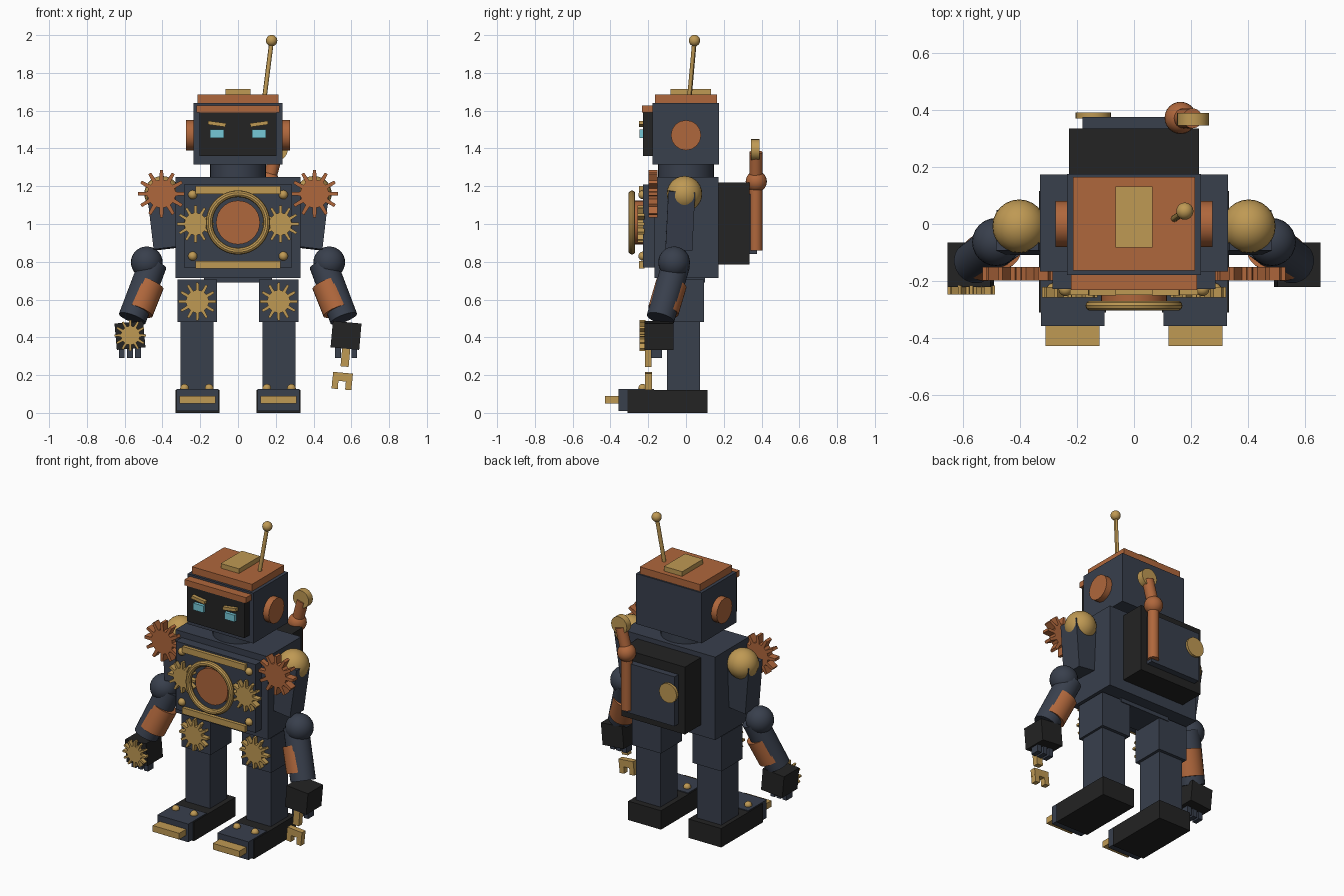
import bpy, bmesh
from math import pi, cos, sin
from mathutils import Vector

if "Cube" in bpy.data.objects:
    bpy.data.objects.remove(bpy.data.objects["Cube"])


def material(name, rgb):
    m = bpy.data.materials.new(name)
    m.use_nodes = True
    m.diffuse_color = (*rgb, 1)
    m.node_tree.nodes["Principled BSDF"].inputs["Base Color"].default_value = (*rgb, 1)
    return m


SLATE = material("slate", (0.04, 0.05, 0.073))
BLACK = material("black", (0.017, 0.017, 0.017))
COPPER = material("copper", (0.43, 0.135, 0.045))
GOLD = material("gold", (0.52, 0.32, 0.088))
CYAN = material("cyan", (0.18, 0.58, 0.68))


def finish(name, mat, smooth=False):
    ob = bpy.context.object
    ob.name = name
    ob.data.materials.append(mat)
    if smooth:
        bpy.ops.object.shade_smooth_by_angle()
    return ob


def box(name, mat, centre, size, rot=(0, 0, 0)):
    bpy.ops.mesh.primitive_cube_add(size=1, location=centre, rotation=rot)
    ob = finish(name, mat)
    ob.scale = size
    return ob


def span(name, mat, x, y, z):
    """Box from its x, y and z ranges."""
    lo, hi = Vector((x[0], y[0], z[0])), Vector((x[1], y[1], z[1]))
    return box(name, mat, (lo + hi) / 2, [abs(v) for v in hi - lo])


def rod(name, mat, a, b, r, sides=24):
    """Cylinder between two points."""
    a, b = Vector(a), Vector(b)
    d = b - a
    bpy.ops.mesh.primitive_cylinder_add(
        vertices=sides, radius=r, depth=d.length, location=(a + b) / 2,
        rotation=d.to_track_quat('Z', 'Y').to_euler())
    return finish(name, mat, True)


def ball(name, mat, centre, r):
    bpy.ops.mesh.primitive_uv_sphere_add(segments=24, ring_count=14, radius=r, location=centre)
    return finish(name, mat, True)


def gear(name, mat, x, z, r, front, back, teeth=12):
    """Flat toothed wheel facing the front."""
    bm = bmesh.new()
    pitch = 2 * pi / teeth
    ring = []
    for i in range(teeth):
        for off, rad in ((-.28, .6), (-.13, 1), (.13, 1), (.28, .6)):
            t = (i + off) * pitch
            ring.append(bm.verts.new((x + r * rad * sin(t), front, z + r * rad * cos(t))))
    face = bm.faces.new(ring)
    out = bmesh.ops.extrude_face_region(bm, geom=[face])
    moved = [v for v in out["geom"] if isinstance(v, bmesh.types.BMVert)]
    bmesh.ops.translate(bm, vec=(0, back - front, 0), verts=moved)
    bmesh.ops.recalc_face_normals(bm, faces=bm.faces)
    me = bpy.data.meshes.new(name)
    bm.to_mesh(me)
    bm.free()
    ob = bpy.data.objects.new(name, me)
    bpy.context.collection.objects.link(ob)
    me.materials.append(mat)
    return ob


# Torso and chest plate
span("torso", SLATE, (-.33, .33), (-.167, .173), (.715, 1.25))
span("chest_plate", SLATE, (-.285, .285), (-.227, -.16), (.77, 1.21))
span("pelvis", SLATE, (-.18, .18), (-.1, .1), (.69, .72))
rod("chest_disc", COPPER, (0, -.22, 1.008), (0, -.27, 1.008), .116, 32)
bpy.ops.mesh.primitive_torus_add(major_radius=.152, minor_radius=.018, major_segments=40,
                                 minor_segments=10, location=(0, -.286, 1.008),
                                 rotation=(pi / 2, 0, 0))
finish("chest_ring", GOLD, True)
for z in (.785, 1.18):
    span("chest_bar", GOLD, (-.225, .225), (-.248, -.22), (z - .02, z + .02))

# Head
rod("neck", SLATE, (0, 0, 1.24), (0, 0, 1.32), .148, 32)
span("head", SLATE, (-.235, .235), (-.178, .175), (1.315, 1.64))
span("face_screen", BLACK, (-.205, .205), (-.227, -.17), (1.36, 1.6))
span("visor", COPPER, (-.22, .22), (-.232, -.17), (1.59, 1.627))
span("head_lid", COPPER, (-.214, .214), (-.163, .165), (1.64, 1.685))
span("lid_plate", GOLD, (-.065, .065), (-.083, .132), (1.68, 1.715))
rod("antenna", GOLD, (.14, .018, 1.67), (.178, .045, 1.97), .012, 12)
ball("antenna_tip", GOLD, (.178, .045, 1.971), .03)

# Backpack with gauge and exhaust pipe
span("backpack", BLACK, (-.227, .227), (.17, .335), (.785, 1.22))
span("backpack_panel", SLATE, (-.18, .18), (.33, .375), (.84, 1.16))
rod("gauge", GOLD, (-.143, .37, 1.05), (-.143, .39, 1.05), .062)
rod("lower_pipe", COPPER, (.163, .37, .86), (.163, .37, 1.22), .034)
ball("pipe_joint", COPPER, (.163, .372, 1.225), .056)
rod("upper_pipe", COPPER, (.163, .37, 1.225), (.205, .37, 1.38), .035)
rod("pipe_cap", GOLD, (.207, .345, 1.393), (.207, .388, 1.393), .056)

for s in (-1, 1):
    side = "right_" if s < 0 else "left_"

    # Ear, eye and brow
    rod(side + "ear", COPPER, (s * .22, 0, 1.47), (s * .275, 0, 1.47), .08, 16)
    span(side + "eye", CYAN, (s * .075, s * .148), (-.247, -.22), (1.456, 1.5))
    box(side + "brow", GOLD, (s * .112, -.235, 1.53), (.095, .03, .02), (0, -s * .14, 0))

    # Chest rivets and gears
    for z in (.83, 1.155):
        ball(side + "chest_rivet", GOLD, (s * .24, -.228, z), .024)
    gear(side + "chest_gear", GOLD, s * .225, 1.0, .098, -.257, -.22)
    gear(side + "shoulder_gear", COPPER, s * .405, 1.16, .125, -.198, -.15)
    gear(side + "hip_gear", GOLD, s * .215, .59, .1, -.15, -.115)

    # Arm
    ball(side + "shoulder", GOLD, (s * .402, -.008, 1.16), .094)
    box(side + "upper_arm", SLATE, (s * .39, -.03, 1.025), (.15, .142, .31), (-.05, s * .117, 0))
    ball(side + "elbow", SLATE, (s * .483, -.063, .797), .084)
    rod(side + "forearm", SLATE, (s * .45, -.052, .79), (s * .56, -.135, .5), .075)
    rod(side + "cuff", COPPER, (s * .472, -.077, .685), (s * .53, -.12, .54), .083)
    box(side + "hand", BLACK, (s * .572, -.143, .41), (.152, .155, .14), (0, s * .09, 0))
    for dx in (-.043, 0, .043):
        box(side + "finger", SLATE, (s * .572 + dx, -.155, .33), (.03, .058, .08))

    # Leg
    span(side + "hip", SLATE, (s * .112, s * .32), (-.12, .095), (.48, .705))
    span(side + "leg", SLATE, (s * .13, s * .305), (-.1, .075), (.1, .49))

    # Foot
    span(side + "foot", BLACK, (s * .098, s * .332), (-.31, .115), (0, .122))
    span(side + "toe_cap", SLATE, (s * .104, s * .326), (-.358, -.17), (.01, .127))
    span(side + "toe_bar", GOLD, (s * .12, s * .31), (-.428, -.35), (.05, .09))
    for x in (.153, .283):
        ball(side + "foot_rivet", GOLD, (s * x, -.23, .13), .023)

# Gear tool on one hand, wrench in the other
gear("hand_gear", GOLD, -.57, .41, .083, -.247, -.215)
tilt = (0, .09, 0)
box("wrench_handle", GOLD, (.57, -.2, .31), (.043, .036, .13), tilt)
box("wrench_bar", GOLD, (.554, -.198, .19), (.105, .036, .045), tilt)
for dx in (-.036, .036):
    box("wrench_prong", GOLD, (.55 + dx, -.198, .152 - dx * .09), (.033, .036, .055), tilt)
